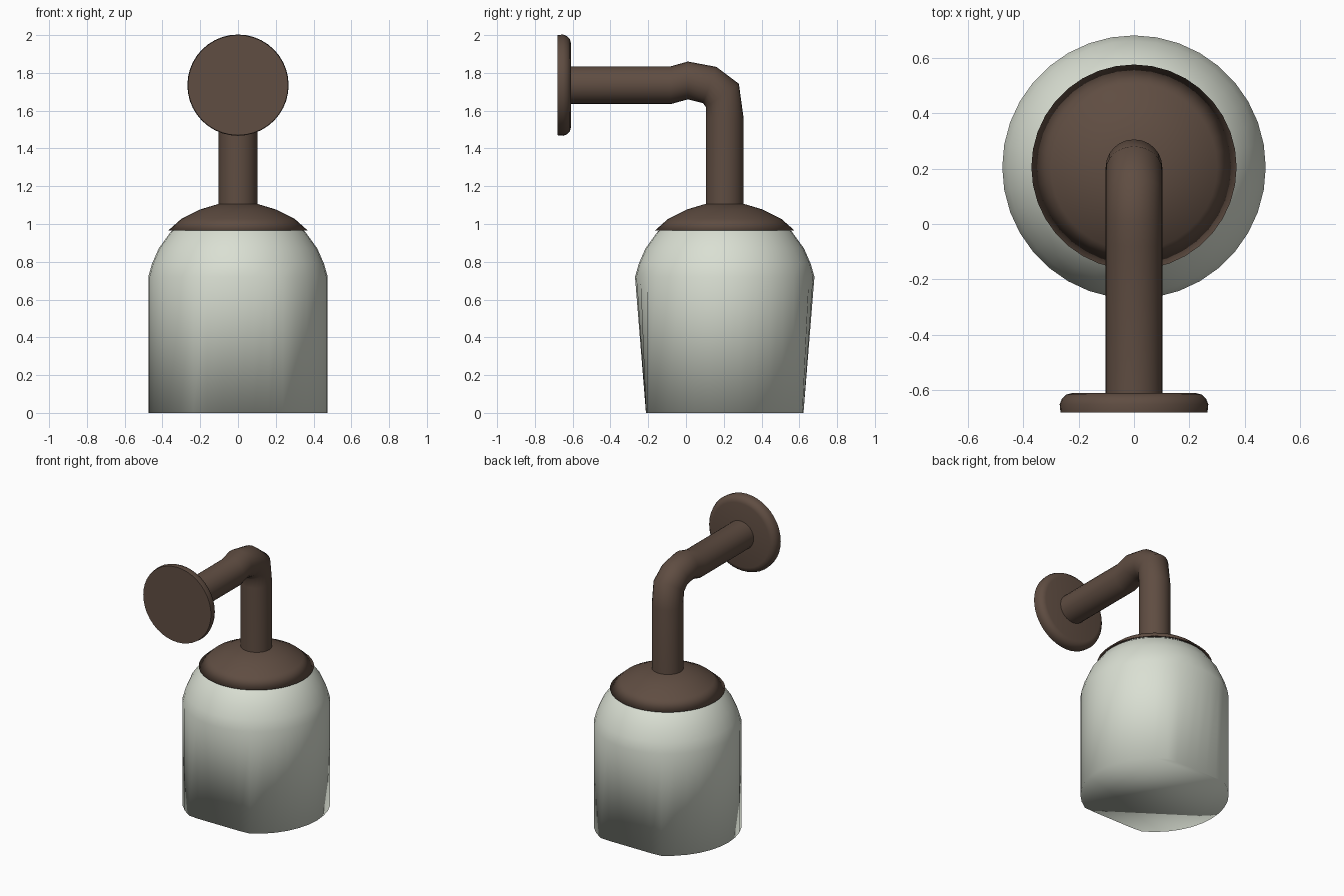
import bpy, bmesh
from math import sin, cos, pi, atan2, hypot
from mathutils import Matrix, Vector

if "Cube" in bpy.data.objects:
    bpy.data.objects.remove(bpy.data.objects["Cube"])

CY = 0.205      # centre line of the hanging parts
ARM_Z = 1.735   # height of the arm's centre line


def material(name, rgb):
    m = bpy.data.materials.new(name)
    m.diffuse_color = (*rgb, 1)
    m.use_nodes = True
    m.node_tree.nodes["Principled BSDF"].inputs["Base Color"].default_value = m.diffuse_color
    return m


BRONZE = material("bronze", (0.115, 0.074, 0.054))
GLASS = material("frosted_glass", (0.70, 0.74, 0.65))


def loft(name, rings, mat, sharp_angle=None):
    """Skin a list of equal-length rings, closing both ends."""
    bm = bmesh.new()
    loops = [[bm.verts.new(p) for p in ring] for ring in rings]
    n = len(loops[0])
    for a, b in zip(loops, loops[1:]):
        for i in range(n):
            j = (i + 1) % n
            bm.faces.new((a[i], a[j], b[j], b[i]))
    bm.faces.new(loops[0][::-1])
    bm.faces.new(loops[-1])
    bmesh.ops.recalc_face_normals(bm, faces=bm.faces)
    me = bpy.data.meshes.new(name)
    bm.to_mesh(me)
    bm.free()
    ob = bpy.data.objects.new(name, me)
    bpy.context.collection.objects.link(ob)
    me.materials.append(mat)
    me.shade_smooth()
    if sharp_angle:
        bpy.ops.object.select_all(action='DESELECT')
        ob.select_set(True)
        bpy.context.view_layer.objects.active = ob
        bpy.ops.object.shade_smooth_by_angle(angle=sharp_angle)
    return ob


def lathe_rings(profile, n):
    """Rings around z from (radius, height) pairs."""
    return [[Vector((r * cos(2 * pi * i / n), r * sin(2 * pi * i / n), z))
             for i in range(n)] for r, z in profile]


# wall plate with a rounded front edge
place = Matrix.Translation((0, -0.68, ARM_Z)) @ Matrix.Rotation(-pi / 2, 4, 'X')
plate = lathe_rings([(0.265, 0), (0.268, 0.03), (0.26, 0.05), (0.245, 0.065), (0.225, 0.07)], 40)
loft("wall_plate", [[place @ p for p in r] for r in plate], BRONZE, 0.9)

# bent arm: each section is given by its outer and inner (y, z) points
sections = [
    ((-0.63, 1.835), (-0.63, 1.635)),
    ((-0.08, 1.835), (-0.08, 1.635)),
    ((0.01, 1.86), (0.01, 1.66)),
    ((0.16, 1.832), (0.09, 1.64)),
    ((0.28, 1.742), (0.105, 1.62)),
    ((0.305, 1.56), (0.105, 1.56)),
    ((0.305, 1.08), (0.105, 1.08)),
]
arm = []
for (y1, z1), (y2, z2) in sections:
    ring = []
    for i in range(24):
        a = 2 * pi * i / 24
        t = (1 + cos(a)) / 2
        ring.append((0.102 * sin(a), y2 + (y1 - y2) * t, z2 + (z1 - z2) * t))
    arm.append(ring)
loft("arm", arm, BRONZE, 0.9)

# domed cap, hollow underneath
cap = lathe_rings([(0.10, 1.085), (0.22, 1.055), (0.30, 1.01), (0.355, 0.965), (0.37, 0.965),
                   (0.30, 1.027), (0.20, 1.077), (0.10, 1.107)], 36)
loft("cap", [[p + Vector((0, CY, 0)) for p in r] for r in cap], BRONZE)

# glass shade: its lower rim is flattened towards front and back
shade = lathe_rings([(0.475, 0), (0.475, 0.72), (0.455, 0.79), (0.42, 0.87),
                     (0.355, 0.96), (0.28, 1.015), (0.15, 1.05)], 36)
for p in shade[0]:
    p.y = max(-0.417, min(0.417, p.y))
loft("shade", [[p + Vector((0, CY, 0)) for p in r] for r in shade], GLASS)
